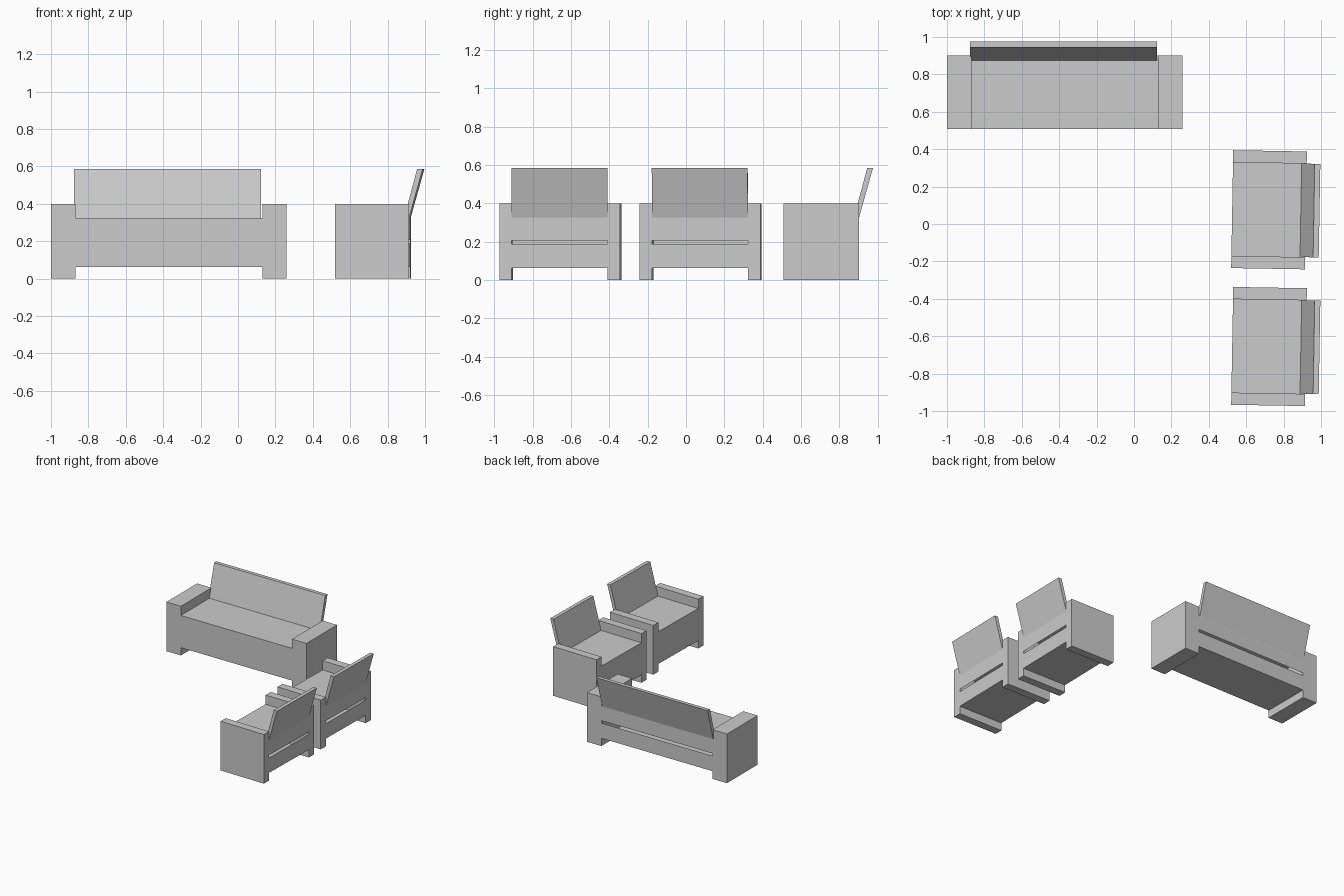
import bpy, bmesh, math
from mathutils import Matrix

if "Cube" in bpy.data.objects:
    bpy.data.objects.remove(bpy.data.objects["Cube"])

HALF_DEPTH = 0.197
ARM_TOP = 0.40
SEAT_TOP = 0.325
SEAT_BOTTOM = 0.063


def extrude_profile(name, profile, x0, x1, place, closed=True):
    """Sweep a (y, z) profile from x0 to x1; closed profiles get end caps."""
    bm = bmesh.new()
    left = [bm.verts.new((x0, y, z)) for y, z in profile]
    right = [bm.verts.new((x1, y, z)) for y, z in profile]
    n = len(profile)
    for i in range(n if closed else n - 1):
        j = (i + 1) % n
        bm.faces.new((left[i], left[j], right[j], right[i]))
    if closed:
        bm.faces.new(left)
        bm.faces.new(right)
        bmesh.ops.recalc_face_normals(bm, faces=bm.faces)
    else:
        bmesh.ops.reverse_faces(bm, faces=bm.faces)
    mesh = bpy.data.meshes.new(name)
    bm.to_mesh(mesh)
    bm.free()
    obj = bpy.data.objects.new(name, mesh)
    obj.matrix_world = place
    bpy.context.collection.objects.link(obj)
    return obj


def build_seating(name, x, y, angle, inner, arm, back_shift=0.0):
    place = Matrix.Translation((x, y, 0)) @ Matrix.Rotation(math.radians(angle), 4, 'Z')
    d, half = HALF_DEPTH, inner / 2

    # Block arms reaching the floor
    box = [(-d, 0), (d, 0), (d, ARM_TOP), (-d, ARM_TOP)]
    extrude_profile(name + "_left_arm", box, -half - arm, -half, place)
    extrude_profile(name + "_right_arm", box, half, half + arm, place)

    # Hollow seat shell, open at the slot across the rear
    shell = [(d, 0.207), (d, SEAT_TOP), (-d, SEAT_TOP),
             (-d, SEAT_BOTTOM), (d, SEAT_BOTTOM), (d, 0.187)]
    seat = extrude_profile(name + "_seat", shell, -half, half, place, closed=False)
    seat.data.flip_normals()

    # Thin reclined backrest
    back = [(d - 0.027, SEAT_TOP), (d, SEAT_TOP), (0.270, 0.585), (0.240, 0.585)]
    extrude_profile(name + "_backrest", back, -half + back_shift, half + back_shift, place)


build_seating("sofa", -0.37, 0.705, 0, 1.0, 0.13, -0.007)
for label, cy in (("rear_armchair", 0.076), ("front_armchair", -0.655)):
    build_seating(label, 0.722, cy, -91, 0.50, 0.065)

# Make the open seat shells face outwards: their top face must point up
for obj in bpy.data.objects:
    if obj.name.endswith("_seat"):
        top = max(obj.data.polygons, key=lambda p: p.center.z)
        if top.normal.z < 0:
            obj.data.flip_normals()
